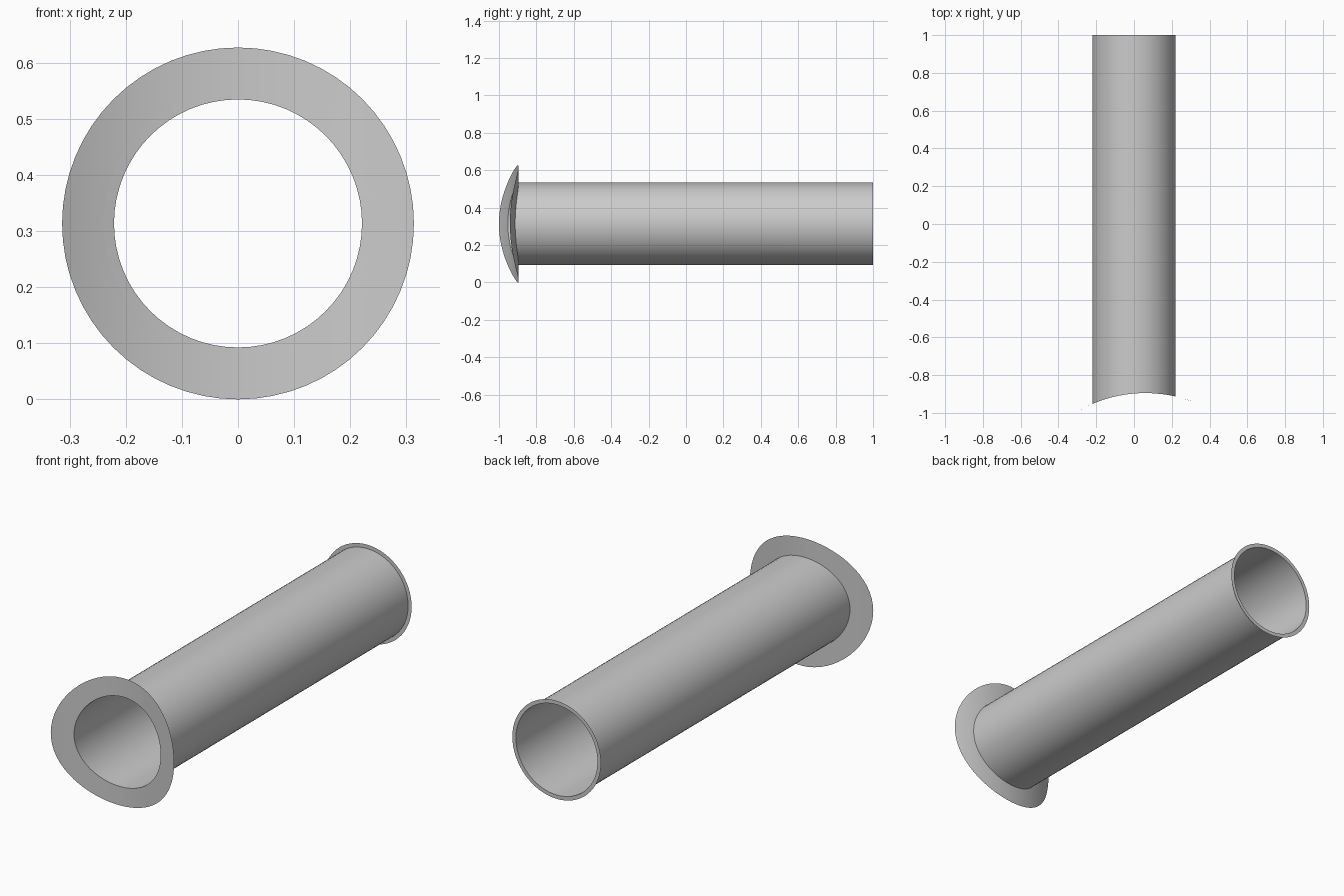
import bpy, bmesh
from math import sin, cos, pi, sqrt, radians

if "Cube" in bpy.data.objects:
    bpy.data.objects.remove(bpy.data.objects["Cube"])

SEGS = 64
CZ = 0.3135                      # height of the pipe axis
R_PIPE, R_RIM, R_FLANGE = 0.221, 0.24, 0.3135
SADDLE_R, SADDLE_X, SADDLE_Y = 0.715, 0.06, -0.895


def saddle(x):
    """Depth of the upright curved wall that the flange wraps."""
    return SADDLE_Y - SADDLE_R + sqrt(SADDLE_R ** 2 - (x - SADDLE_X) ** 2)


def back(x):
    return 1.0


def lofted(name, rings):
    """Skin a list of (radius, depth function) rings around the pipe axis."""
    bm = bmesh.new()
    loops = []
    for r, depth in rings:
        loop = []
        for i in range(SEGS):
            a = 2 * pi * i / SEGS
            x = r * cos(a)
            loop.append(bm.verts.new((x, depth(x), CZ + r * sin(a))))
        loops.append(loop)
    for a, b in zip(loops, loops[1:]):
        for i in range(SEGS):
            j = (i + 1) % SEGS
            bm.faces.new((a[i], a[j], b[j], b[i]))
    mesh = bpy.data.meshes.new(name)
    bm.to_mesh(mesh)
    bm.free()
    obj = bpy.data.objects.new(name, mesh)
    bpy.context.collection.objects.link(obj)
    bpy.context.view_layer.objects.active = obj
    bpy.ops.object.select_all(action='DESELECT')
    obj.select_set(True)
    bpy.ops.object.shade_smooth_by_angle(angle=radians(30))
    return obj


# Open pipe wall with a thin rim at the saddle end and at the flat back end
lofted("pipe", [(R_RIM, saddle), (R_PIPE, saddle), (R_PIPE, back), (R_RIM, back)])

# Thin curved flange around the front mouth
steps = 4
lofted("saddle_flange",
       [(R_RIM + (R_FLANGE - R_RIM) * k / steps, saddle) for k in range(steps + 1)])
